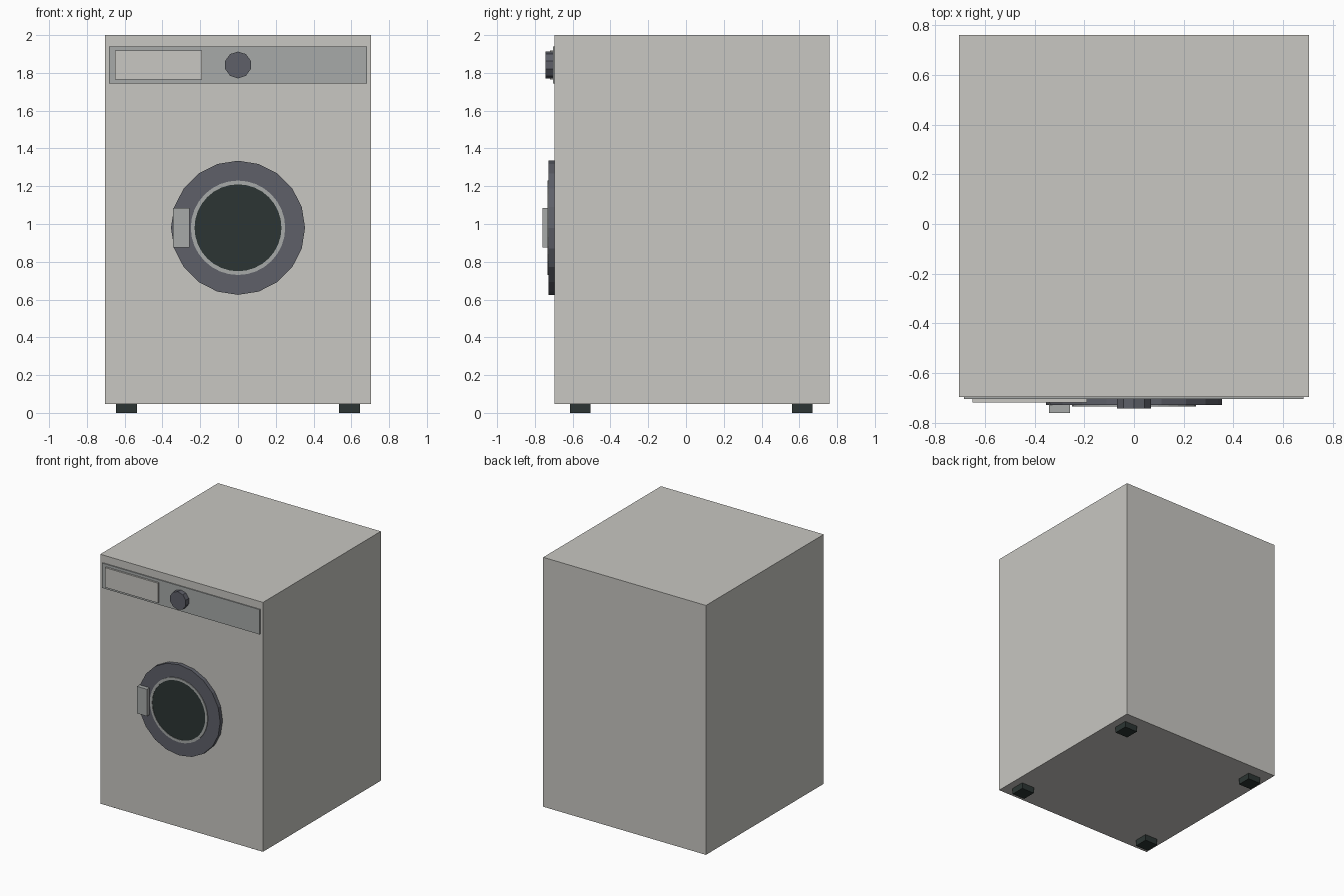
import bpy, bmesh, math
from mathutils import Matrix

if "Cube" in bpy.data.objects:
    bpy.data.objects.remove(bpy.data.objects["Cube"])


def mat(name, rgb):
    m = bpy.data.materials.new(name)
    m.diffuse_color = (*rgb, 1)
    m.use_nodes = True
    m.node_tree.nodes["Principled BSDF"].inputs["Base Color"].default_value = m.diffuse_color
    return m


WHITE = mat("warm white", (0.578, 0.571, 0.539))
GREY = mat("light grey", (0.385, 0.402, 0.396))
SLATE = mat("slate grey", (0.112, 0.117, 0.141))
DARK = mat("dark glass", (0.025, 0.036, 0.033))


def finish(bm, name, material):
    bmesh.ops.recalc_face_normals(bm, faces=bm.faces)
    me = bpy.data.meshes.new(name)
    bm.to_mesh(me)
    bm.free()
    me.materials.append(material)
    ob = bpy.data.objects.new(name, me)
    bpy.context.collection.objects.link(ob)
    return ob


def box(name, x, y, z, material):
    """Box from (min, max) pairs."""
    bm = bmesh.new()
    size = [b - a for a, b in (x, y, z)]
    mid = [(a + b) / 2 for a, b in (x, y, z)]
    bmesh.ops.create_cube(bm, size=1, matrix=Matrix.Translation(mid) @ Matrix.Diagonal((*size, 1)))
    return finish(bm, name, material)


def lathe(name, profile, centre_z, sides, material, closed=False):
    """Turn (radius, y) points about the y axis, with a vertex at the top.
    Open profiles are capped at their last ring; closed ones make a hoop."""
    bm = bmesh.new()
    rings = []
    for r, y in profile:
        ring = []
        for i in range(sides):
            a = 2 * math.pi * i / sides
            ring.append(bm.verts.new((r * math.sin(a), y, centre_z + r * math.cos(a))))
        rings.append(ring)
    pairs = list(zip(rings, rings[1:]))
    if closed:
        pairs.append((rings[-1], rings[0]))
    else:
        bm.faces.new(rings[0])
        bm.faces.new(rings[-1])
    for a, b in pairs:
        for i in range(sides):
            j = (i + 1) % sides
            bm.faces.new((a[i], a[j], b[j], b[i]))
    return finish(bm, name, material)


FRONT = -0.697
DOOR_Z = 0.98

# Cabinet
box("cabinet", (-0.705, 0.705), (FRONT, 0.76), (0.047, 2.0), WHITE)

# Four square feet
for side in (-1, 1):
    for label, y in (("front", (-0.615, -0.505)), ("back", (0.56, 0.67))):
        x = sorted((side * 0.535, side * 0.645))
        box(f"{label}_foot", x, y, (0, 0.047), DARK)

# Control panel, detergent drawer and dial
box("control_panel", (-0.684, 0.682), (-0.705, FRONT), (1.745, 1.94), GREY)
box("detergent_drawer", (-0.65, -0.19), (-0.719, FRONT), (1.764, 1.919), WHITE)
lathe("program_dial", [(0.071, FRONT), (0.071, -0.743)], 1.842, 10, SLATE)

# Door: outer surround, trim hoop, window and handle
lathe("door_surround", [(0.355, FRONT), (0.355, -0.728)], DOOR_Z, 20, SLATE)
lathe("door_trim", [(0.25, -0.72), (0.25, -0.734), (0.23, -0.734), (0.23, -0.72)],
      DOOR_Z, 32, GREY, closed=True)
lathe("door_window", [(0.231, -0.72), (0.231, -0.731)], DOOR_Z, 32, DARK)
box("door_handle", (-0.343, -0.257), (-0.76, -0.72), (0.875, 1.086), GREY)
